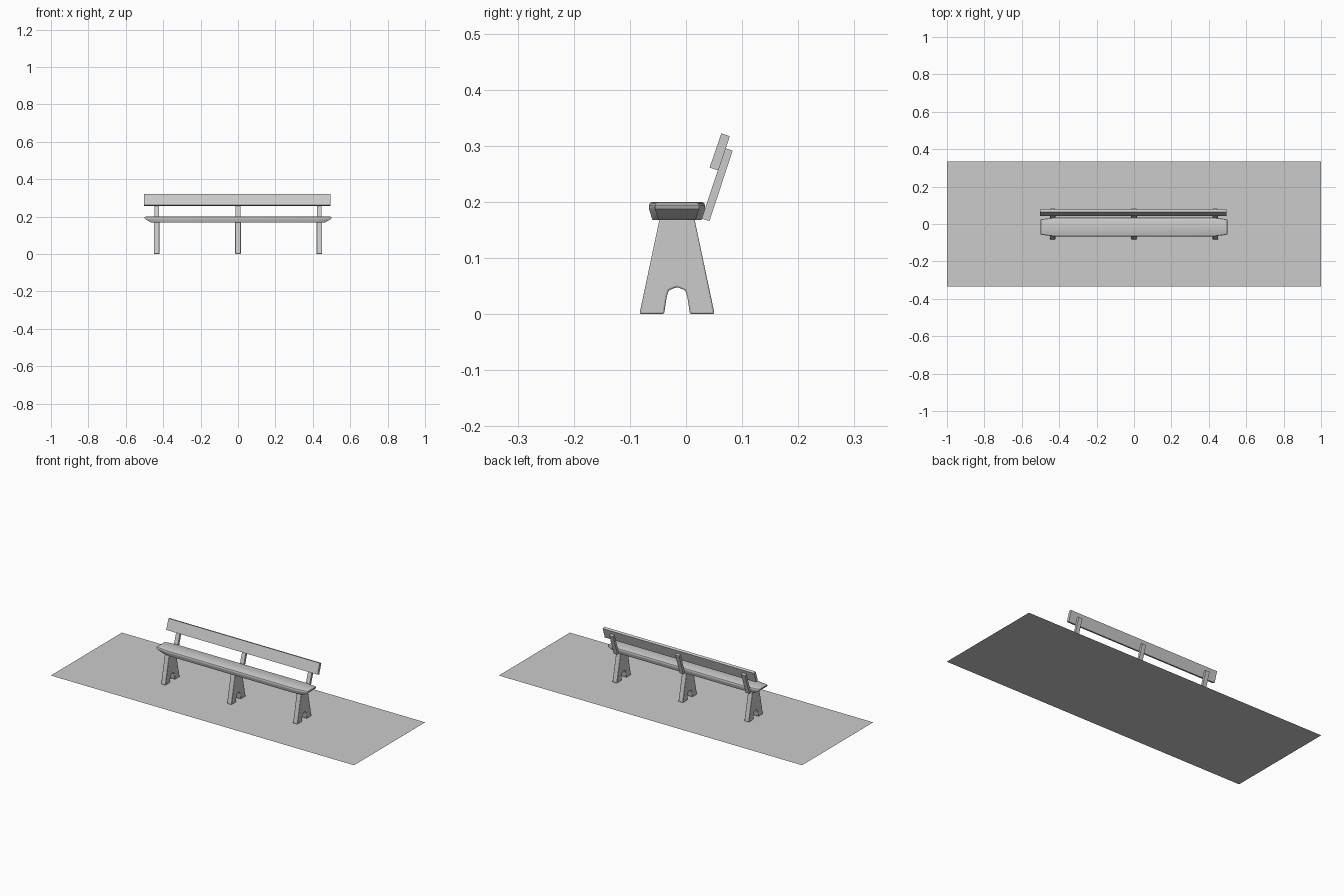
import bpy, bmesh

if "Cube" in bpy.data.objects:
    bpy.data.objects.remove(bpy.data.objects["Cube"])


def finish(name, bm, bevel=0.0, segments=2):
    bmesh.ops.recalc_face_normals(bm, faces=bm.faces)
    mesh = bpy.data.meshes.new(name)
    bm.to_mesh(mesh)
    bm.free()
    ob = bpy.data.objects.new(name, mesh)
    bpy.context.collection.objects.link(ob)
    if bevel:
        mod = ob.modifiers.new("soft_edges", 'BEVEL')
        mod.width = bevel
        mod.segments = segments
        mod.limit_method = 'ANGLE'
    bpy.context.view_layer.objects.active = ob
    ob.select_set(True)
    bpy.ops.object.shade_smooth_by_angle(angle=0.6)
    ob.select_set(False)
    return ob


def extrude_profile(name, yz, x0, x1, bevel=0.0):
    """Extrude a side profile given in (y, z) from x0 to x1."""
    bm = bmesh.new()
    face = bm.faces.new([bm.verts.new((x0, y, z)) for y, z in yz])
    res = bmesh.ops.extrude_face_region(bm, geom=[face])
    verts = [v for v in res["geom"] if isinstance(v, bmesh.types.BMVert)]
    bmesh.ops.translate(bm, verts=verts, vec=(x1 - x0, 0, 0))
    return finish(name, bm, bevel)


# flat paving the bench stands on
bm = bmesh.new()
bm.faces.new([bm.verts.new(p) for p in
              ((-1, -.335, 0), (1, -.335, 0), (1, .335, 0), (-1, .335, 0))])
finish("paving", bm)

# seat plank: tapered outline stacked in rings, narrower underneath
CY = -0.016
quarter = [(.5, .039), (.485, .043), (.43, .05)]
outline = (quarter + [(-x, y) for x, y in reversed(quarter)]
           + [(-x, -y) for x, y in quarter]
           + [(x, -y) for x, y in reversed(quarter)])
bm = bmesh.new()
rings = []
for z, dx, dy in ((.168, .035, .006), (.187, .003, 0), (.194, 0, 0),
                  (.198, .002, .002), (.2, .006, .006)):
    rings.append([bm.verts.new((x - dx * (1 if x > 0 else -1),
                                CY + y - dy * (1 if y > 0 else -1), z))
                  for x, y in outline])
for a, b in zip(rings, rings[1:]):
    for i in range(len(a)):
        j = (i + 1) % len(a)
        bm.faces.new((a[i], a[j], b[j], b[i]))
bm.faces.new(rings[0])
bm.faces.new(rings[-1])
finish("seat", bm)

# arched legs and the slanted back supports
half = [(.031, .17), (.067, 0), (.023, 0), (.0185, .03), (.015, .042), (.008, .045)]
leg = ([(CY + y, z) for y, z in half] + [(CY, .048)]
       + [(CY - y, z) for y, z in reversed(half)])
support = [(.028, .17), (.042, .166), (.083, .291), (.07, .296)]
for side, x in (("left", -.435), ("middle", 0), ("right", .435)):
    extrude_profile(side + "_leg", leg, x - .015, x + .015, .003)
    extrude_profile(side + "_back_support", support, x - .0125, x + .0125)

# backrest board
board = [(.042, .261), (.058, .256), (.078, .317), (.063, .322)]
extrude_profile("backrest", board, -.503, .495)
